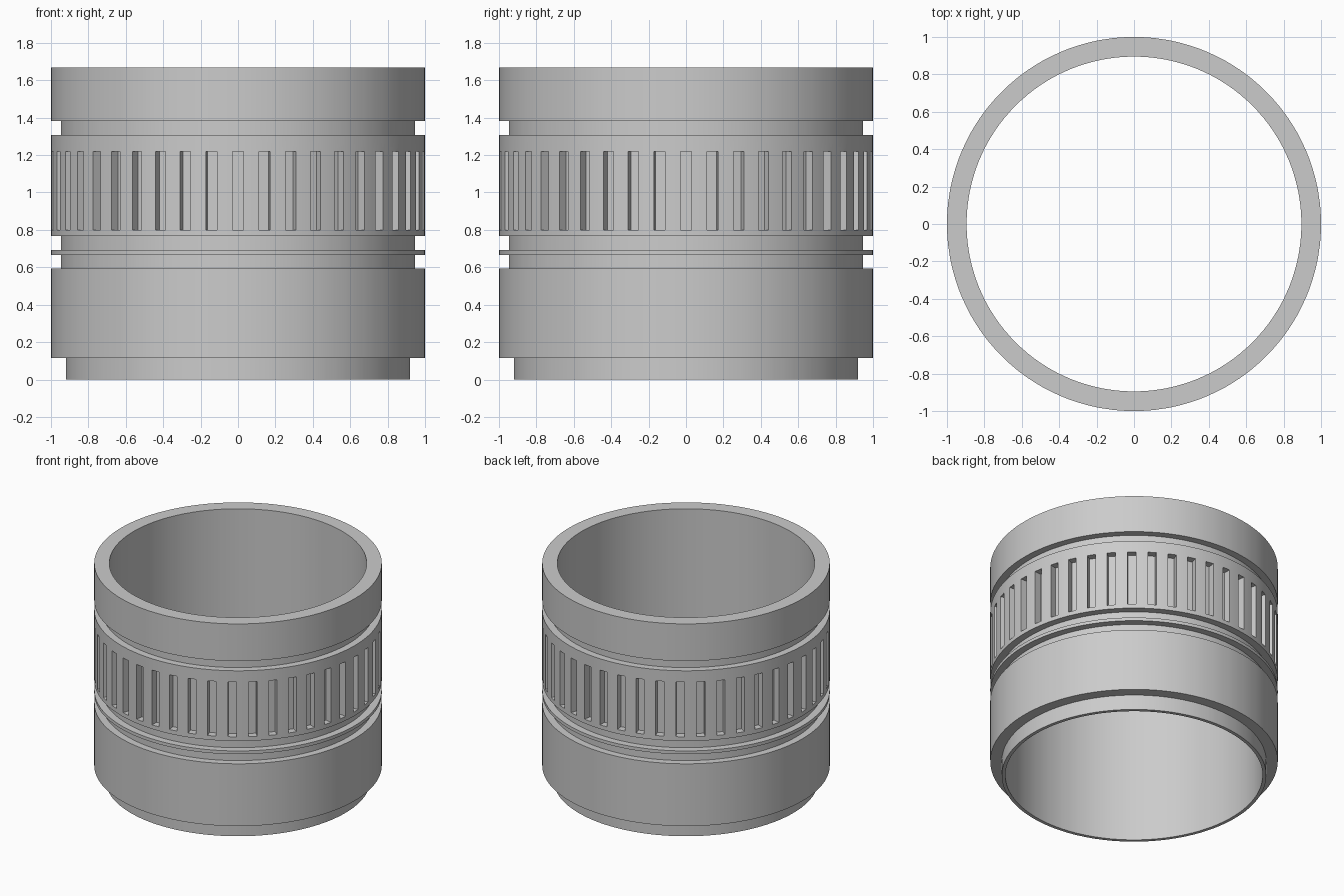
import bpy, bmesh
from math import sin, cos, radians, pi

if "Cube" in bpy.data.objects:
    bpy.data.objects.remove(bpy.data.objects["Cube"])

SLOTS = 44
HALF_SLOT = radians(1.7)
OUTER, GROOVE, LIP, INNER = 1.0, 0.947, 0.92, 0.895
SLOT_LOW, SLOT_HIGH = 0.80, 1.22

# Closed wall profile (radius, height): outside going up, then the bore
profile = [(LIP, 0), (LIP, 0.115), (OUTER, 0.115), (OUTER, 0.593),
           (GROOVE, 0.593), (GROOVE, 0.667), (OUTER, 0.667), (OUTER, 0.692),
           (GROOVE, 0.692), (GROOVE, 0.768), (OUTER, 0.768),
           (OUTER, SLOT_LOW), (OUTER, SLOT_HIGH), (OUTER, 1.307),
           (GROOVE, 1.307), (GROOVE, 1.382), (OUTER, 1.382), (OUTER, 1.667),
           (INNER, 1.667), (INNER, 0)]
slot_row = profile.index((OUTER, SLOT_LOW))

# Column angles: one slot column, then three columns of wall, per sector
pitch = 2 * pi / SLOTS
land = pitch - 2 * HALF_SLOT
angles = [i * pitch + HALF_SLOT * s + land * k / 3
          for i in range(SLOTS) for s, k in ((-1, 0), (1, 0), (1, 1), (1, 2))]

# Turn the profile around the vertical axis
bm = bmesh.new()
rings = [[bm.verts.new((r * cos(a), r * sin(a), z)) for r, z in profile] for a in angles]
slot_faces = []
for c, ring in enumerate(rings):
    after = rings[(c + 1) % len(rings)]
    for j in range(len(profile)):
        k = (j + 1) % len(profile)
        face = bm.faces.new((ring[j], after[j], after[k], ring[k]))
        if j == slot_row and c % 4 == 0:
            slot_faces.append(face)

# Sink the grip slots towards the axis
sunk = bmesh.ops.extrude_face_region(bm, geom=slot_faces)["geom"]
for v in sunk:
    if isinstance(v, bmesh.types.BMVert):
        v.co.x *= GROOVE
        v.co.y *= GROOVE
bmesh.ops.delete(bm, geom=[f for f in slot_faces if f.is_valid], context="FACES_ONLY")
bmesh.ops.recalc_face_normals(bm, faces=bm.faces)

mesh = bpy.data.meshes.new("slotted_sleeve")
bm.to_mesh(mesh)
bm.free()
sleeve = bpy.data.objects.new("slotted_sleeve", mesh)
bpy.context.collection.objects.link(sleeve)

# Plain grey finish
grey = bpy.data.materials.new("plain grey")
grey.use_nodes = True
grey.diffuse_color = (0.6, 0.6, 0.6, 1)
grey.node_tree.nodes["Principled BSDF"].inputs["Base Color"].default_value = (0.6, 0.6, 0.6, 1)
mesh.materials.append(grey)

bpy.context.view_layer.objects.active = sleeve
sleeve.select_set(True)
bpy.ops.object.shade_smooth_by_angle(angle=radians(30))
